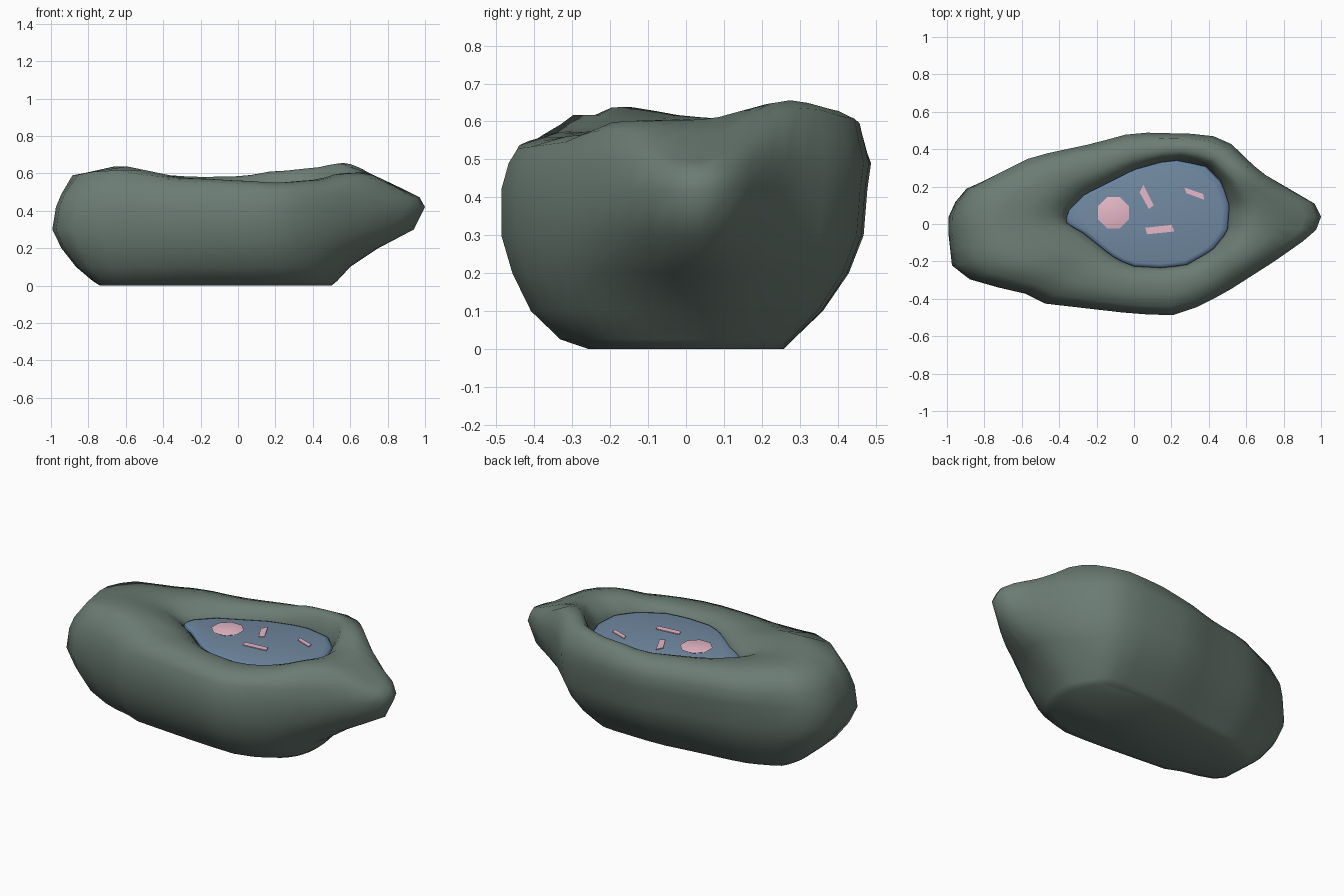
import bpy, bmesh, math
from mathutils import Vector

if "Cube" in bpy.data.objects:
    bpy.data.objects.remove(bpy.data.objects["Cube"])


def material(name, rgb):
    m = bpy.data.materials.new(name)
    m.diffuse_color = (*rgb, 1)
    m.use_nodes = True
    m.node_tree.nodes["Principled BSDF"].inputs["Base Color"].default_value = m.diffuse_color
    return m


STONE = material("grey green stone", (0.146, 0.2, 0.172))
WATER = material("blue water", (0.165, 0.25, 0.355))
EDGE = material("blue water edge", (0.135, 0.23, 0.36))
PETAL = material("pink petal", (0.8, 0.48, 0.58))

# Plan outlines: widest line of the rock, and edge of the pool
ROCK = [(1, .09), (.85, .18), (.68, .28), (.52, .43), (.4, .48), (0, .49), (-.22, .43),
        (-.55, .36), (-.93, .18), (-1, .02), (-.97, -.25), (-.85, -.31), (-.55, -.38),
        (-.48, -.425), (-.22, -.455), (0, -.48), (.2, -.49), (.35, -.44), (.5, -.36),
        (.75, -.2), (.95, -.06), (1, .0)]
POOL = [(.51, .1), (.47, .22), (.38, .31), (.2, .345), (0, .29), (-.26, .16), (-.36, .06),
        (-.36, 0), (-.27, -.05), (-.12, -.17), (-.02, -.225), (.15, -.235), (.28, -.22),
        (.42, -.14), (.5, -.04)]
# Height of the top surface at a few places
HEIGHTS = [(-.67, -.2, .65), (-.88, -.15, .61), (-.85, .08, .61), (-.5, 0, .6), (-.5, .28, .59),
           (-.25, -.33, .572), (0, -.36, .562), (.2, -.36, .545), (.4, -.32, .56),
           (.6, .3, .675), (.45, .42, .63), (.2, .42, .615), (0, .4, .58), (-.2, .35, .58),
           (.62, .1, .635), (.62, -.15, .605), (.8, .1, .55), (.97, .03, .49)]
CX, CY, SEGMENTS, LEVEL = .07, .04, 44, .527


def ray_hit(outline, ang):
    """Point where a ray from the pool centre crosses an outline."""
    d = Vector((math.cos(ang), math.sin(ang)))
    for i, a in enumerate(outline):
        a = Vector(a) - Vector((CX, CY))
        b = Vector(outline[(i + 1) % len(outline)]) - Vector((CX, CY))
        e = b - a
        den = d.x * e.y - d.y * e.x
        if abs(den) < 1e-9:
            continue
        t = (a.x * e.y - a.y * e.x) / den
        u = (a.x * d.y - a.y * d.x) / den
        if t > 0 and -1e-6 <= u <= 1 + 1e-6:
            return Vector((CX, CY)) + d * t
    return Vector((CX, CY))


def top_height(p):
    total = weight = 0
    for x, y, z in HEIGHTS:
        w = 1 / (((p.x - x) ** 2 + (p.y - y) ** 2) ** 1.5 + .0012)
        total += w * z
        weight += w
    return total / weight


def squeeze(x, limit):
    """Pull the tip in to the limit while leaving the middle in place."""
    return x / (1 + (limit ** -3 - 1) * abs(x) ** 3) ** (1 / 3)


def loft(name, rings, mats, angle):
    """Skin closed rings from bottom to top and cap both ends (cap uses last material)."""
    bm = bmesh.new()
    loops = [[bm.verts.new(v) for v in r] for r in rings]
    n = len(loops[0])
    for a, b in zip(loops, loops[1:]):
        for i in range(n):
            j = (i + 1) % n
            bm.faces.new((a[i], a[j], b[j], b[i]))
    bm.faces.new(loops[0][::-1])
    cap = bm.faces.new(loops[-1])
    cap.material_index = len(mats) - 1
    bmesh.ops.recalc_face_normals(bm, faces=bm.faces)
    me = bpy.data.meshes.new(name)
    bm.to_mesh(me)
    bm.free()
    for m in mats:
        me.materials.append(m)
    ob = bpy.data.objects.new(name, me)
    bpy.context.collection.objects.link(ob)
    bpy.ops.object.select_all(action='DESELECT')
    ob.select_set(True)
    bpy.context.view_layer.objects.active = ob
    bpy.ops.object.shade_smooth_by_angle(angle=math.radians(angle))
    return ob


angles = [math.atan2(.55 * math.sin(a), math.cos(a))
          for a in (2 * math.pi * i / SEGMENTS for i in range(SEGMENTS))]
outer = [ray_hit(ROCK, a) for a in angles]
inner = [ray_hit(POOL, a) for a in angles]

# Rock sides: left, right, front, back limit and height of each ring
SIDES = [(.74, .5, .53, .53, 0), (.78, .53, .68, .58, .025), (.87, .6, .84, .74, .1),
         (.95, .75, .94, .88, .2), (1, .94, 1, .96, .3), (.98, 1, 1, .98, .42),
         (.95, .97, .96, 1, .49)]
rings = []
for left, right, front, back, z in SIDES:
    ring = []
    for p in outer:
        zz = min(z, top_height(p) - .03) if z > .45 else z
        ring.append((squeeze(p.x, right if p.x > 0 else left),
                     p.y * (back if p.y > 0 else front), zz))
    rings.append(ring)

# Rock top: shoulder, crest, lip and basin wall (blend towards pool, sink to water level)
for blend, drop, sink in ((.17, .022, 0), (.45, 0, 0), (.65, 0, 0), (.8, 0, .2), (.93, 0, .7)):
    ring = []
    for o, i in zip(outer, inner):
        p = o.lerp(i, blend)
        z = top_height(p) - drop
        ring.append((p.x, p.y, z + (LEVEL - .01 - z) * sink))
    rings.append(ring)
for z in (LEVEL - .025, .44):
    rings.append([(p.x, p.y, z) for p in inner])
loft("stone_basin", rings, [STONE], 60)

# Water slab with a softened edge
centre = Vector((CX, CY))
rings = []
for scale, z in ((1, .45), (1, LEVEL - .014), (.98, LEVEL - .004), (.93, LEVEL)):
    rings.append([(*centre.lerp(p, scale), z) for p in inner])
loft("pool_water", rings, [EDGE, WATER], 60)


# Floating petals
def plate(name, pts):
    loft(name, [[(x, y, LEVEL + z) for x, y in pts] for z in (.0005, .005)], [PETAL], 30)


def octagon(r, z):
    return [(-.11 + r * math.cos(math.pi * (i + .5) / 4),
             .06 + r * math.sin(math.pi * (i + .5) / 4), LEVEL + z) for i in range(8)]


loft("round_blossom", [octagon(.08, .0005), octagon(.09, .007), octagon(.05, .015)], [PETAL], 60)
plate("petal_back", [(.05, .21), (.03, .17), (.08, .08), (.105, .10)])
plate("petal_front", [(.06, -.02), (.07, -.055), (.215, -.04), (.2, -.005)])
plate("petal_right", [(.27, .195), (.28, .165), (.375, .13), (.37, .16)])
